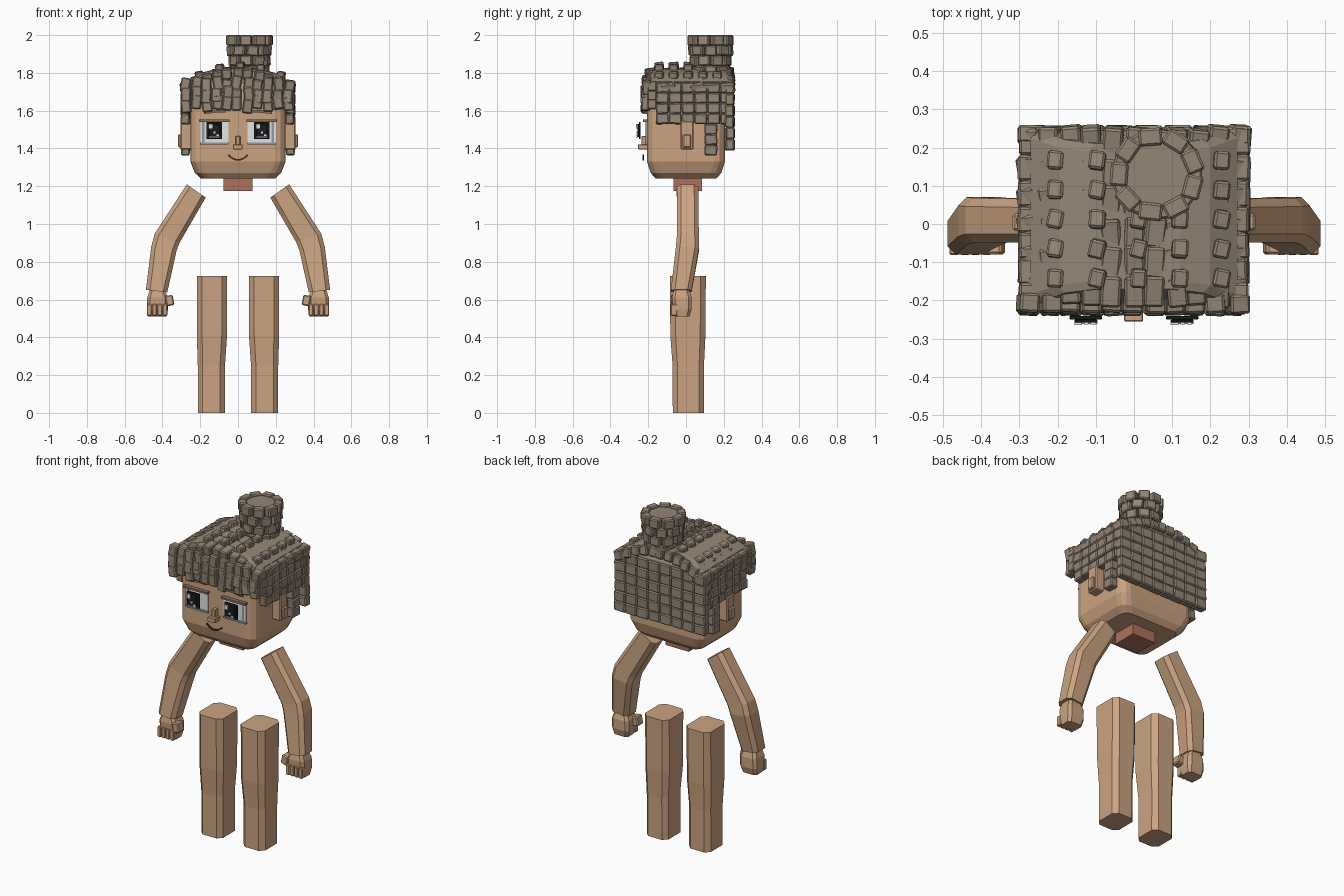
import bpy, bmesh, math, random
from mathutils import Matrix, Vector, Euler

random.seed(4)
cube = bpy.data.objects.get("Cube")
if cube:
    bpy.data.objects.remove(cube, do_unlink=True)


def material(name, r, g, b):
    m = bpy.data.materials.new(name)
    m.use_nodes = True
    m.diffuse_color = (r, g, b, 1)
    m.node_tree.nodes["Principled BSDF"].inputs["Base Color"].default_value = (r, g, b, 1)
    return m


skin = material("warm skin", .60, .37, .22)
clay = material("neck clay", .42, .17, .11)
taupe = material("hair taupe", .30, .24, .18)
white = material("eye white", .75, .77, .78)
black = material("eye black", .012, .012, .013)
grey = material("eye grey", .30, .32, .34)
brown = material("brow brown", .27, .16, .10)
dark = material("mouth brown", .10, .04, .025)


def finish(name, bm, mat):
    bmesh.ops.recalc_face_normals(bm, faces=bm.faces)
    me = bpy.data.meshes.new(name)
    bm.to_mesh(me)
    bm.free()
    me.materials.append(mat)
    ob = bpy.data.objects.new(name, me)
    bpy.context.collection.objects.link(ob)
    return ob


def boxes(name, mat, items, bevel=0):
    """Join boxes given as (centre, size, rotation)."""
    bm = bmesh.new()
    for centre, size, rot in items:
        mtx = Matrix.LocRotScale(Vector(centre), Euler(rot), Vector(size))
        bmesh.ops.create_cube(bm, size=1, matrix=mtx)
    if bevel:
        bmesh.ops.bevel(bm, geom=bm.edges[:], offset=bevel, segments=1, affect='EDGES')
    return finish(name, bm, mat)


def span(x0, x1, y0, y1, z0, z1):
    """Box item from its limits."""
    return (((x0 + x1) / 2, (y0 + y1) / 2, (z0 + z1) / 2), (x1 - x0, y1 - y0, z1 - z0), (0, 0, 0))


def loft(name, mat, rings, seg=1, side=1):
    """Skin rounded rectangles: (x, y, z, half x, half y, corner, tilt in degrees)."""
    bm = bmesh.new()
    loops = []
    for x, y, z, hx, hy, c, tilt in rings:
        turn = Matrix.Rotation(-math.radians(tilt), 3, 'Y')
        loop = []
        for q, (sx, sy) in enumerate([(1, 1), (-1, 1), (-1, -1), (1, -1)]):
            for k in range(seg + 1):
                a = (q + k / seg) * math.pi / 2
                p = Vector((sx * (hx - c) + c * math.cos(a), sy * (hy - c) + c * math.sin(a), 0))
                p = turn @ p + Vector((x, y, z))
                loop.append(bm.verts.new((p.x * side, p.y, p.z)))
        loops.append(loop)
    n = len(loops[0])
    for a, b in zip(loops, loops[1:]):
        for i in range(n):
            bm.faces.new((a[i], a[(i + 1) % n], b[(i + 1) % n], b[i]))
    bm.faces.new(loops[0])
    bm.faces.new(loops[-1])
    return finish(name, bm, mat)


# Head and neck
loft("head", skin, [(0, 0, 1.24, .195, .16, .05, 0), (0, 0, 1.27, .228, .187, .055, 0),
                    (0, 0, 1.33, .252, .206, .055, 0), (0, 0, 1.74, .252, .206, .055, 0)], seg=3)
boxes("neck", clay, [span(-.078, .078, -.065, .085, 1.175, 1.25)])

# Limbs and ears, both sides
for side, label in ((1, "left"), (-1, "right")):
    loft(label + "_leg", skin, [(.141, .012, 0, .072, .082, .026, 0), (.141, .012, .25, .072, .083, .026, 0),
                                (.138, .010, .41, .08, .093, .028, 0), (.138, .010, .725, .08, .095, .028, 0)],
         side=side)
    loft(label + "_arm", skin, [(.221, .008, 1.175, .061, .057, .022, 35), (.375, .010, .925, .07, .058, .022, 20),
                                (.392, .008, .87, .068, .062, .022, 8), (.431, -.025, .645, .057, .055, .022, 7)],
         side=side)
    loft(label + "_hand", skin, [(.428, -.02, .51, .048, .038, .014, 0), (.426, -.02, .55, .056, .05, .016, 0),
                                 (.426, -.022, .61, .055, .052, .016, 0), (.428, -.024, .65, .04, .042, .014, 0)],
         side=side)
    fingers = [((side * (.386 + .028 * i), -.064, .545), (.025, .034, .062), (0, 0, 0)) for i in range(4)]
    boxes(label + "_fingers", skin, fingers, .004)
    boxes(label + "_thumb", skin, [((side * .362, -.052, .595), (.042, .055, .055), (0, side * .2, 0))], .006)
    boxes(label + "_ear", skin, [((side * .274, .005, 1.47), (.06, .07, .15), (0, 0, 0)),
                                 ((side * .305, .005, 1.44), (.025, .045, .07), (0, 0, 0))], .006)

    # Eye, lid and brow
    c = side * .126
    boxes(label + "_eye_white", white, [span(c - .075, c + .075, -.212, -.204, 1.43, 1.54)])
    boxes(label + "_eye_rim", grey, [span(c - .076, c + .076, -.216, -.204, 1.422, 1.432),
                                     span(c + side * .058 - .006, c + side * .058 + .006, -.215, -.204, 1.43, 1.54)])
    boxes(label + "_upper_lid", brown, [span(c - .08, c + .08, -.228, -.204, 1.54, 1.552)])
    boxes(label + "_iris", black, [span(c - .042, c + .042, -.25, -.24, 1.45, 1.54),
                                   span(c - .03, c + .03, -.258, -.25, 1.46, 1.53)], .002)
    boxes(label + "_eye_glint", white, [span(c - .03, c - .01, -.264, -.257, 1.505, 1.53),
                                        span(c - .005, c + .007, -.263, -.257, 1.48, 1.49),
                                        span(c + .012, c + .026, -.263, -.257, 1.465, 1.475)])
    boxes(label + "_iris_light", grey, [span(c - .03, c + .03, -.262, -.257, 1.455, 1.464)])
    boxes(label + "_brow", brown, [((c + side * .025, -.213, 1.592), (.06, .014, .013), (0, side * .1, 0)),
                                   ((c - side * .03, -.213, 1.597), (.06, .014, .013), (0, side * -.04, 0))])

# Nose and smile
boxes("nose", skin, [span(-.012, .012, -.236, -.2, 1.415, 1.465), span(-.026, .024, -.255, -.2, 1.395, 1.422)], .003)
smile = []
for i in range(8):
    t = (i - 3.5) / 3.5
    smile.append(((t * .045, -.226, 1.34 + .02 * t * t), (.0155, .008, .008), (0, -.8 * t, 0)))
boxes("mouth", dark, smile)


def wobble(a):
    return random.uniform(-a, a)


# Hair core beneath the blocks
loft("hair_core", taupe, [(0, .02, 1.63, .27, .225, .02, 0), (0, .02, 1.755, .27, .225, .02, 0),
                          (0, .02, 1.80, .2, .2, .02, 0), (0, .02, 1.82, .12, .19, .02, 0)])

# Fringe: two overlapping rows of ragged blocks
fringe = []
for row in range(3):
    for i in range(11):
        x = -.272 + .054 * i
        fringe.append(((x + wobble(.006), -.207 - .006 * (row < 2), 1.636 + .05 * row + wobble(.014)),
                       (.051, .05, .075), (wobble(.1), wobble(.17), wobble(.08))))
boxes("fringe_hair", taupe, fringe, .006)

# Side panels, longer behind the ears
sides = []
for s in (1, -1):
    for col in range(6):
        y = -.125 + .068 * col
        rows = 7 if col == 4 else 4
        for row in range(rows):
            sides.append(((s * (.277 + wobble(.004)), y - (.015 if row > 3 else 0), 1.722 - .055 * row),
                          (.046, .067, .056), (wobble(.06), wobble(.05), wobble(.04))))
    for z in (1.73, 1.68, 1.635):
        sides.append(((s * .277, -.18, z), (.045, .05, .055), (wobble(.1), 0, 0)))
boxes("side_hair", taupe, sides, .006)

# Back panel
back = []
for col in range(8):
    x = -.266 + .076 * col
    for row in range(6):
        back.append(((x, .232 + wobble(.003), 1.72 - .06 * row), (.075, .046, .061),
                     (wobble(.05), wobble(.03), wobble(.04))))
boxes("back_hair", taupe, back, .006)


# Crown: rows of shingles following a domed top, with small tufts
def dome(x):
    return 1.835 - .085 * (x / .28) ** 2


crown = []
for row in range(6):
    y = -.172 + .077 * row
    for col in range(11):
        x = -.27 + .054 * col
        slope = .17 * x / .0784
        crown.append(((x + wobble(.005), y + wobble(.006), dome(x) - .035),
                      (.052, .08, .055), (.15 + wobble(.08), slope * .5 + wobble(.06), wobble(.14))))
        if col % 2 and 0 < col < 10 and row < 5:
            crown.append(((x + .012, y + .03, dome(x) + .004), (.042, .048, .038),
                          (wobble(.15), slope * .4, -.15 + wobble(.1))))
boxes("crown_hair", taupe, crown, .006)

# Bun: ringed column of blocks with a flat cap
bx, by = .06, .13
bm = bmesh.new()
bmesh.ops.create_cone(bm, cap_ends=True, segments=9, radius1=.075, radius2=.096, depth=.235,
                      matrix=Matrix.Translation((bx, by, 1.872)))
finish("bun_core", bm, taupe)
bun = []
for row in range(4):
    top = row == 3
    r = (.083, .087, .094, .099)[row]
    for i in range(9):
        a = (i + .5 * (row % 2)) * math.tau / 9
        w = 0 if top else .1
        bun.append(((bx + r * math.cos(a), by + r * math.sin(a), 1.81 + .054 * row + (.0005 if top else 0)),
                    (.046, .062, .055), (wobble(w), wobble(w), a + wobble(.1))))
boxes("bun_hair", taupe, bun, .006)
